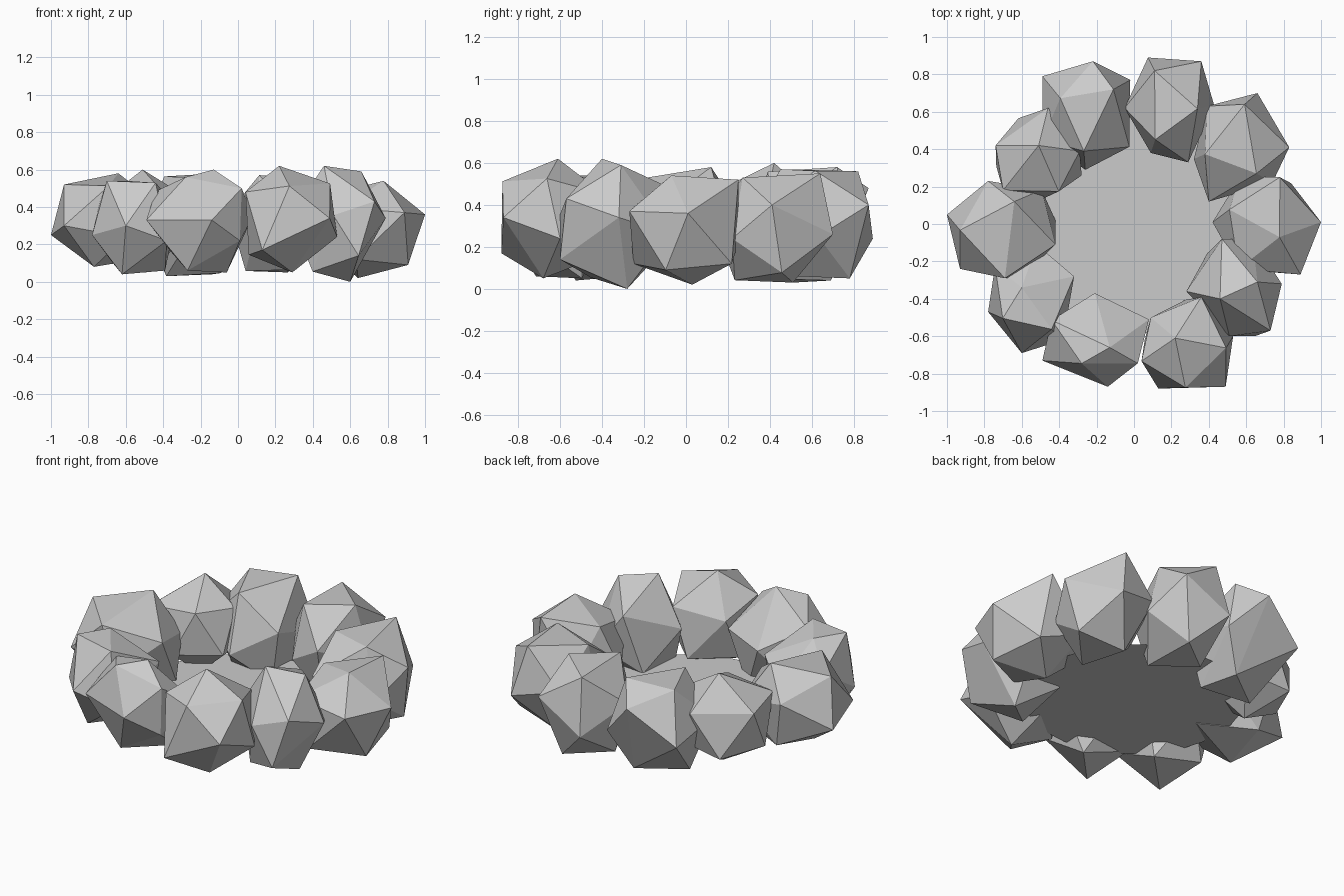
import bpy
import bmesh
import random
from mathutils import Matrix, Quaternion

default_cube = bpy.data.objects.get("Cube")
if default_cube:
    bpy.data.objects.remove(default_cube, do_unlink=True)

random.seed(5)
TURNS = [Quaternion([random.gauss(0, 1) for _ in range(4)]).normalized()
         for _ in range(2500)]
SOLID, PLAN, FRONT, SIDE = (0, 1, 2), (0, 1), (0, 2), (1, 2)
REACH = .03  # largest squared distance a vertex is chiselled


def make_material(name, colour):
    material = bpy.data.materials.new(name)
    material.use_nodes = True
    material.diffuse_color = colour
    material.node_tree.nodes["Principled BSDF"].inputs["Base Color"].default_value = colour
    return material


stone_grey = make_material("stone_grey", (0.6, 0.6, 0.6, 1))


def add_object(name, bm):
    """Turn a bmesh into a flat shaded grey object."""
    mesh = bpy.data.meshes.new(name)
    bm.to_mesh(mesh)
    bm.free()
    mesh.materials.append(stone_grey)
    obj = bpy.data.objects.new(name, mesh)
    bpy.context.collection.objects.link(obj)


def icosahedron_points():
    bm = bmesh.new()
    bmesh.ops.create_icosphere(bm, subdivisions=1, radius=1)
    points = [v.co.copy() for v in bm.verts]
    bm.free()
    return points


BOULDER = icosahedron_points()


def fit_to_box(points, low, high):
    """Stretch points so that they fill a box."""
    columns = []
    for values, start, end in zip(zip(*points), low, high):
        smallest = min(values)
        scale = (end - start) / (max(values) - smallest)
        columns.append([start + (value - smallest) * scale for value in values])
    return [list(point) for point in zip(*columns)]


def gap(corner, point):
    """Squared distance along the axes a corner is known on."""
    axes, values = corner
    total = 0
    for axis, value in zip(axes, values):
        total += (point[axis] - value) ** 2
    return total


def misfit(points, corners):
    return sum(min(REACH, min([gap(corner, point) for point in points]))
               for corner in corners)


def add_rock(name, low, high, solid, plan=(), front=(), side=()):
    """Twenty-sided boulder filling a box, turned and chiselled to a few corners."""
    corners = [(axes, values)
               for axes, group in ((SIDE, side), (FRONT, front), (PLAN, plan), (SOLID, solid))
               for values in group]
    shapes = (fit_to_box([turn @ p for p in BOULDER], low, high) for turn in TURNS)
    points = min(shapes, key=lambda shape: misfit(shape, corners))

    # chisel the nearest vertex to each corner, whole corners last
    for corner in corners:
        nearest = min(points, key=lambda point: gap(corner, point))
        if gap(corner, nearest) < REACH:
            for axis, value in zip(*corner):
                nearest[axis] = value

    # close the shape with flat convex faces
    bm = bmesh.new()
    for point in points:
        bm.verts.new(point)
    bmesh.ops.convex_hull(bm, input=bm.verts[:])
    loose = [v for v in bm.verts if not v.link_faces]
    bmesh.ops.delete(bm, geom=loose, context="VERTS")
    bmesh.ops.recalc_face_normals(bm, faces=bm.faces[:])
    add_object(name, bm)


# ring of boulders
add_rock("rock_left", (.42, -.28, .02), (1, .26, .54),
         solid=[(1, .01, .36), (.78, .25, .52), (.89, -.27, .37)],
         plan=[(.56, -.24), (.42, .01)], front=[(.84, .12)],
         side=[(-.07, .54), (.25, .22), (.03, .02), (-.28, .26)])
add_rock("rock_back_left", (.32, .12, .03), (.83, .71, .56),
         solid=[(.83, .41, .4), (.66, .7, .26)],
         plan=[(.74, .22), (.4, .12), (.39, .63)],
         side=[(.27, .53), (.64, .55), (.51, .03), (.22, .24)])
add_rock("rock_back_inner_left", (-.05, .33, .05), (.43, .89, .57),
         solid=[(.11, .82, .56), (.36, .87, .4)],
         plan=[(.43, .63), (.29, .33), (.09, .38), (-.05, .62)],
         side=[(.88, .32), (.78, .05)])
add_rock("rock_back_inner_right", (-.49, .29, .03), (0, .87, .58),
         solid=[(-.11, .72, .58), (-.22, .87, .48), (-.49, .79, .29), (-.14, .69, .04)],
         plan=[(-.26, .29), (-.02, .77), (-.09, .45)])
add_rock("rock_back_right", (-.74, .12, .05), (-.28, .62, .6),
         solid=[(-.51, .42, .6), (-.46, .62, .42)],
         plan=[(-.74, .42), (-.52, .12), (-.29, .39), (-.7, .18)])
add_rock("rock_right", (-1, -.29, .07), (-.42, .23, .58),
         solid=[(-1, .05, .25), (-.64, .12, .58), (-.93, -.24, .3)],
         plan=[(-.69, -.29), (-.42, .02), (-.78, .23)],
         front=[(-.93, .52), (-.77, .08)])
add_rock("rock_front_right", (-.79, -.69, .04), (-.32, -.11, .59),
         solid=[(-.6, -.34, .54), (-.43, -.2, .59), (-.6, -.69, .3)],
         plan=[(-.78, -.47), (-.52, -.11), (-.38, -.62), (-.32, -.28)],
         front=[(-.79, .25), (-.62, .04), (-.39, .06)])
add_rock("rock_front_inner_right", (-.49, -.87, .05), (.08, -.37, .6),
         solid=[(-.13, -.66, .6), (-.14, -.87, .33), (-.49, -.73, .33), (.01, -.74, .22)],
         plan=[(-.21, -.37), (.08, -.51), (-.36, -.48)],
         front=[(-.28, .56), (.02, .5), (-.27, .06), (-.06, .05)])
add_rock("rock_front_inner_left", (.02, -.89, .05), (.53, -.39, .62),
         solid=[(.22, -.61, .62), (.49, -.87, .34), (.13, -.88, .17), (.29, -.68, .05)],
         plan=[(.53, -.6), (.36, -.39), (.09, -.5)],
         front=[(.04, .48), (.41, .06)])
add_rock("rock_front_left", (.28, -.61, 0), (.79, -.08, .62),
         solid=[(.46, -.4, .62), (.66, -.31, .59), (.73, -.57, .43), (.79, -.32, .34),
                (.6, -.28, 0)],
         plan=[(.28, -.36), (.47, -.08), (.51, -.6)], side=[(-.6, .14)])

# flat floor inside the ring
floor = bmesh.new()
bmesh.ops.create_circle(floor, cap_ends=True, segments=32, radius=.59,
                        matrix=Matrix.Translation((0, 0, .14)))
for face in floor.faces:
    face.normal_update()
    if face.normal.z < 0:
        face.normal_flip()
add_object("floor_disc", floor)
